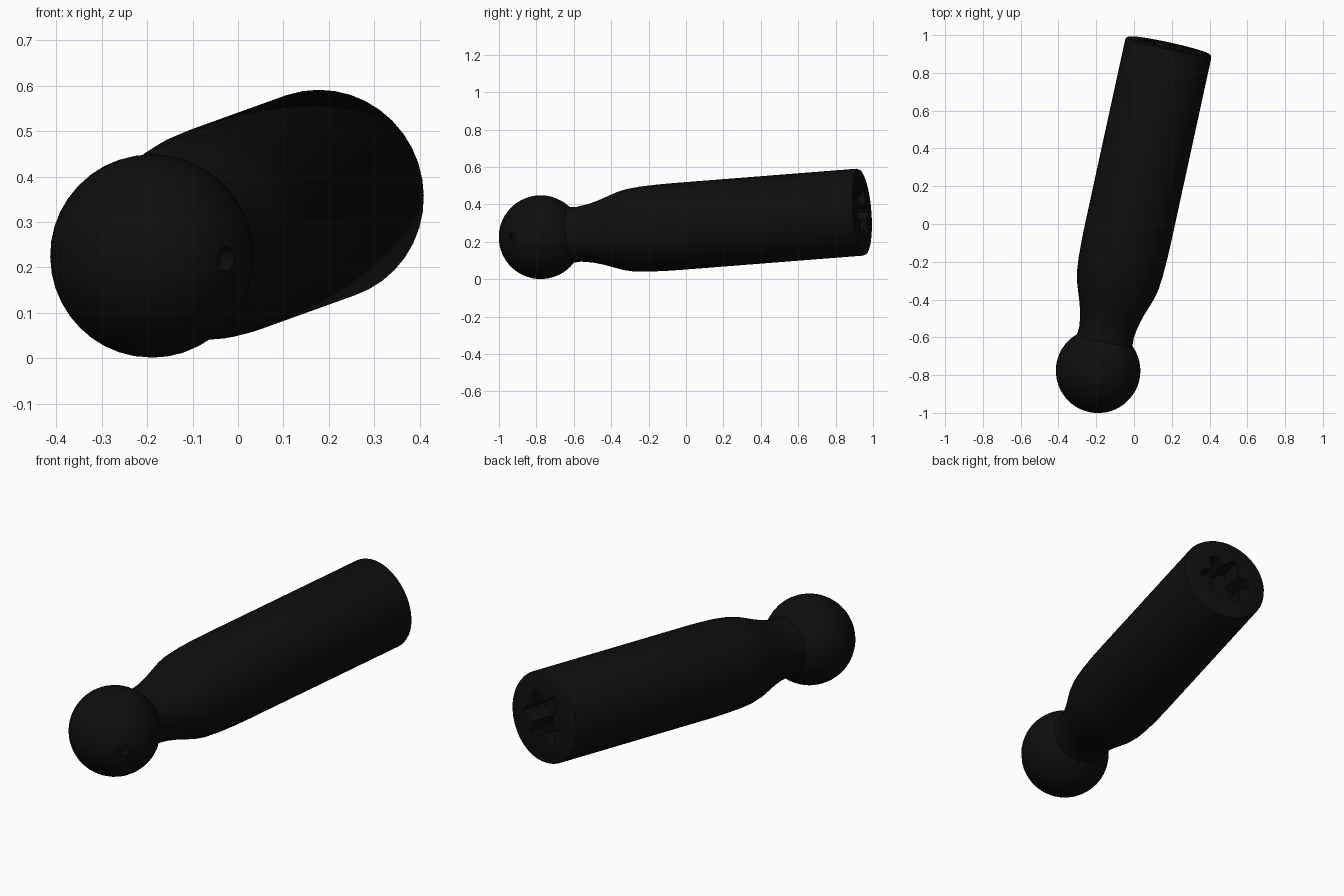
import bpy, bmesh
from math import sin, cos, pi, radians
from mathutils import Vector, Matrix

cube = bpy.data.objects.get("Cube")
if cube:
    bpy.data.objects.remove(cube, do_unlink=True)

# One black material
black = bpy.data.materials.new("black")
black.use_nodes = True
color = (0.0045, 0.0045, 0.0045, 1)
black.diffuse_color = color
black.node_tree.nodes["Principled BSDF"].inputs["Base Color"].default_value = color

BALL = Vector((-0.19, -0.777, 0.225))
END = Vector((0.185, 0.945, 0.36))
AXIS = END - BALL
LENGTH = AXIS.length
BALL_R, SHANK_R, SIDES = 0.224, 0.233, 40


def frame(origin, direction):
    """Matrix whose local z runs along direction."""
    return Matrix.Translation(origin) @ direction.to_track_quat('Z', 'Y').to_matrix().to_4x4()


def loft(name, rings, matrix):
    """Closed solid from rings of points, capped at both ends."""
    bm = bmesh.new()
    loops = [[bm.verts.new(p) for p in ring] for ring in rings]
    n = len(loops[0])
    for a, b in zip(loops, loops[1:]):
        for i in range(n):
            j = (i + 1) % n
            bm.faces.new((a[i], a[j], b[j], b[i]))
    bm.faces.new(loops[0][::-1])
    bm.faces.new(loops[-1])
    bm.normal_update()
    mesh = bpy.data.meshes.new(name)
    bm.to_mesh(mesh)
    bm.free()
    mesh.materials.append(black)
    obj = bpy.data.objects.new(name, mesh)
    obj.matrix_world = matrix
    bpy.context.collection.objects.link(obj)
    return obj


def ring(z, radius, n=SIDES, lobe=0.0):
    return [((radius + lobe * cos(6 * a)) * cos(a), (radius + lobe * cos(6 * a)) * sin(a), z)
            for a in (2 * pi * i / n for i in range(n))]


# Ball, flared neck and straight shank as one turned profile
profile = []
for k in range(20):
    a = radians(2 + 136 * k / 19)
    profile.append((-BALL_R * cos(a), BALL_R * sin(a)))
profile += [(0.21, 0.147), (0.27, 0.156), (0.33, 0.172), (0.39, 0.193), (0.44, 0.210),
            (0.49, 0.221), (0.56, 0.228), (0.66, 0.232), (0.75, SHANK_R),
            (LENGTH - 0.016, SHANK_R), (LENGTH - 0.005, SHANK_R - 0.005), (LENGTH, SHANK_R - 0.016)]
pin = loft("ball_pin", [ring(z, r) for z, r in profile], frame(BALL, AXIS))

# Six-lobed drive socket in the shank end
socket = loft("socket_cutter", [ring(z, 0.115, 48, 0.027) for z in (-0.14, 0.05)], frame(END, AXIS))

# Small blind hole in the ball
hole_dir = Vector((0.163, -0.152, -0.005)).normalized()
hole = loft("hole_cutter", [ring(z, 0.027, 12) for z in (-0.04, 0.05)],
            frame(BALL + hole_dir * BALL_R, hole_dir))

for cutter in (socket, hole):
    cutter.hide_render = True
    mod = pin.modifiers.new(cutter.name, 'BOOLEAN')
    mod.operation = 'DIFFERENCE'
    mod.solver = 'EXACT'
    mod.object = cutter

# Bake the cuts and drop the cutters
bpy.context.view_layer.update()
cut_mesh = bpy.data.meshes.new_from_object(pin.evaluated_get(bpy.context.evaluated_depsgraph_get()))
pin.modifiers.clear()
pin.data = cut_mesh
for cutter in (socket, hole):
    bpy.data.objects.remove(cutter, do_unlink=True)

bpy.ops.object.select_all(action='DESELECT')
pin.select_set(True)
bpy.context.view_layer.objects.active = pin
bpy.ops.object.shade_smooth_by_angle(angle=radians(35))
